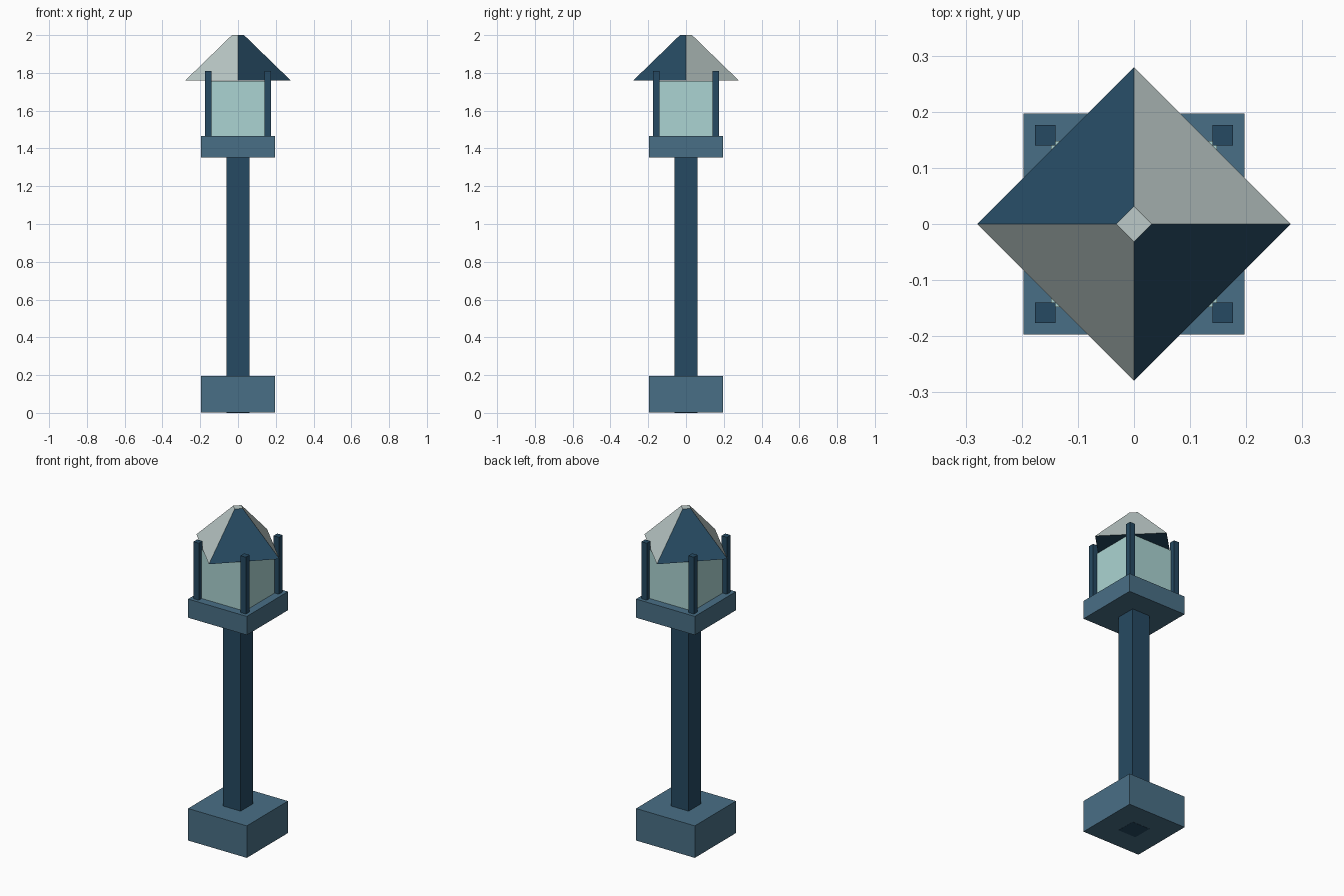
import bpy
import bmesh

cube = bpy.data.objects.get("Cube")
if cube:
    bpy.data.objects.remove(cube, do_unlink=True)


def make_material(name, rgb):
    # sRGB bytes to linear
    lin = [((c / 255 + 0.055) / 1.055) ** 2.4 for c in rgb]
    mat = bpy.data.materials.new(name)
    mat.use_nodes = True
    mat.diffuse_color = (*lin, 1)
    mat.node_tree.nodes["Principled BSDF"].inputs["Base Color"].default_value = (*lin, 1)
    return mat


steel = make_material("steel blue", (73, 111, 134))
navy = make_material("navy blue", (38, 74, 98))
glass = make_material("pale aqua glass", (171, 212, 210))
grey = make_material("light grey", (188, 202, 200))


def add_object(name, bm, *materials):
    mesh = bpy.data.meshes.new(name)
    bm.to_mesh(mesh)
    bm.free()
    for mat in materials:
        mesh.materials.append(mat)
    obj = bpy.data.objects.new(name, mesh)
    bpy.context.collection.objects.link(obj)
    return obj


def add_box(name, half, low, high, mat, x=0, y=0):
    bm = bmesh.new()
    bmesh.ops.create_cube(bm, size=2)
    for v in bm.verts:
        v.co = (x + v.co.x * half, y + v.co.y * half, low if v.co.z < 0 else high)
    return add_object(name, bm, mat)


# Foot, with the pole passing through to the ground, and the lantern tray
add_box("base_block", 0.197, 0.001, 0.195, steel)
add_box("pole", 0.06, 0, 1.36, navy)
add_box("lantern_tray", 0.197, 1.352, 1.465, steel)

# Glass body and its four corner posts
add_box("lantern_glass", 0.148, 1.46, 1.758, glass)
for side_x, x_name in ((-1, "right"), (1, "left")):
    for side_y, y_name in ((-1, "front"), (1, "back")):
        add_box(f"{y_name}_{x_name}_post", 0.018, 1.46, 1.81, navy,
                side_x * 0.158, side_y * 0.158)

# Roof: truncated pyramid with corners on the axes and alternating panels
bm = bmesh.new()
rings = [[bm.verts.new((r * cx, r * cy, z))
          for cx, cy in ((1, 0), (0, 1), (-1, 0), (0, -1))]
         for r, z in ((0.279, 1.76), (0.032, 2.0))]
bottom, top = rings
bm.faces.new(bottom[::-1])
bm.faces.new(top)
for i in range(4):
    j = (i + 1) % 4
    bm.faces.new((bottom[i], bottom[j], top[j], top[i]))
bm.normal_update()
for face in bm.faces:
    n = face.normal
    is_grey = n.z > 0.9 or n.x * n.y > 0.01
    face.material_index = 1 if is_grey else 0
add_object("roof", bm, navy, grey)
